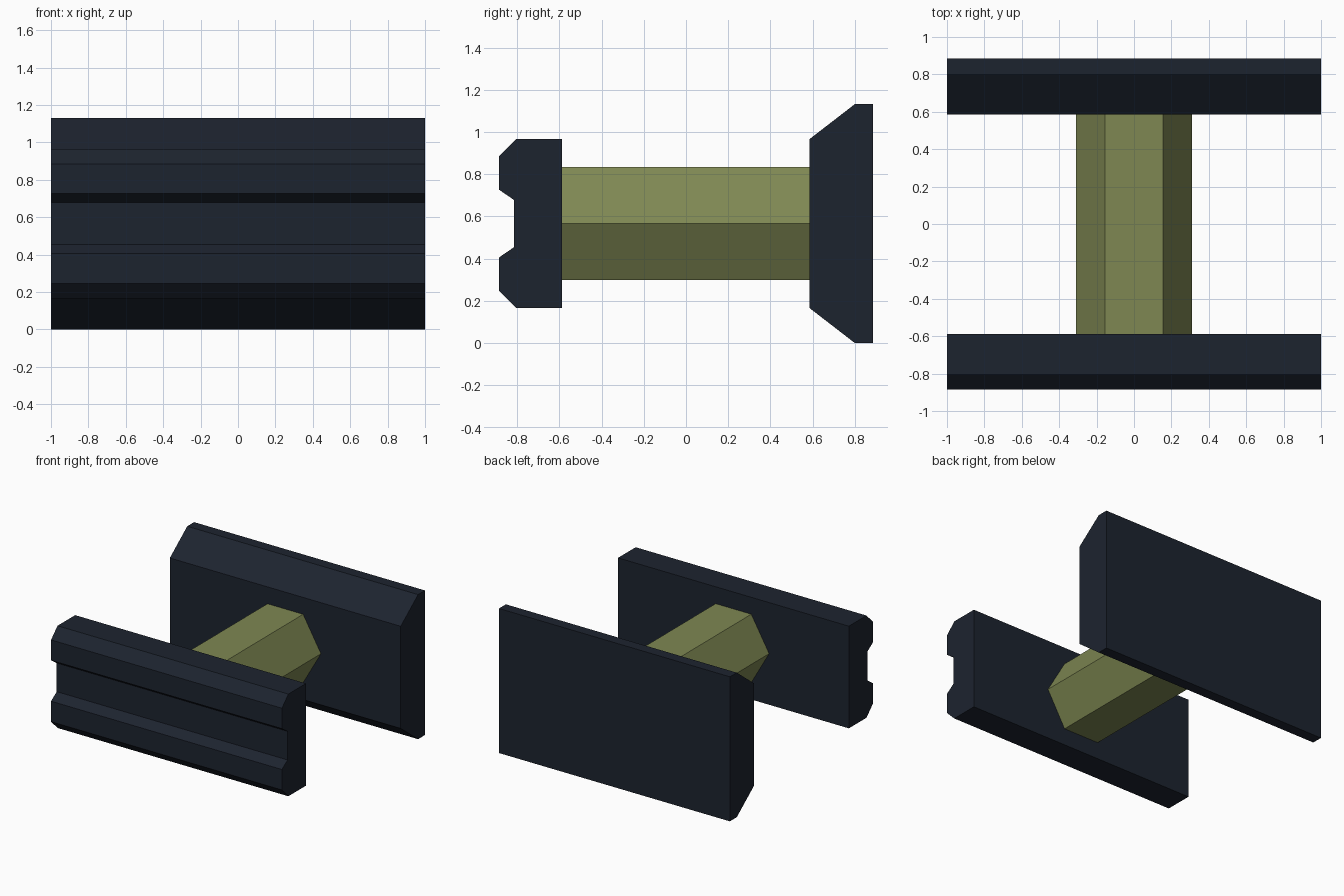
import bpy, bmesh
from math import cos, sin, pi
from mathutils import Vector

if "Cube" in bpy.data.objects:
    bpy.data.objects.remove(bpy.data.objects["Cube"])


def material(name, color):
    mat = bpy.data.materials.new(name)
    mat.diffuse_color = (*color, 1)
    mat.use_nodes = True
    mat.node_tree.nodes["Principled BSDF"].inputs["Base Color"].default_value = mat.diffuse_color
    return mat


def extrude_profile(name, points, offset, mat):
    """Closed prism: 3D profile points swept along an offset."""
    bm = bmesh.new()
    face = bm.faces.new([bm.verts.new(p) for p in points])
    swept = bmesh.ops.extrude_face_region(bm, geom=[face], use_keep_orig=True)["geom"]
    verts = [g for g in swept if isinstance(g, bmesh.types.BMVert)]
    bmesh.ops.translate(bm, verts=verts, vec=Vector(offset))
    bmesh.ops.recalc_face_normals(bm, faces=bm.faces)
    mesh = bpy.data.meshes.new(name)
    bm.to_mesh(mesh)
    bm.free()
    mesh.materials.append(mat)
    obj = bpy.data.objects.new(name, mesh)
    bpy.context.collection.objects.link(obj)
    return obj


def plate(name, upper_half):
    """Plate along x from an upper half profile (y, height above the axis), mirrored down."""
    outline = upper_half + [(y, -h) for y, h in reversed(upper_half)]
    return extrude_profile(name, [(-1, y, AXIS_Z + h) for y, h in outline], (2, 0, 0), navy)


AXIS_Z = 0.566
navy = material("dark_navy", (0.012, 0.017, 0.028))
olive = material("olive", (0.21, 0.245, 0.085))

# Grooved front plate
plate("front_plate", [(-0.587, 0.4), (-0.805, 0.4), (-0.885, 0.32),
                      (-0.885, 0.16), (-0.815, 0.112)])

# Tall bevelled back plate
plate("back_plate", [(0.585, 0.4), (0.8, 0.566), (0.885, 0.566)])

# Hexagonal connecting bar
hexagon = [(0.309 * cos(i * pi / 3), -0.587, AXIS_Z + 0.309 * sin(i * pi / 3)) for i in range(6)]
extrude_profile("hex_bar", hexagon, (0, 1.172, 0), olive)
